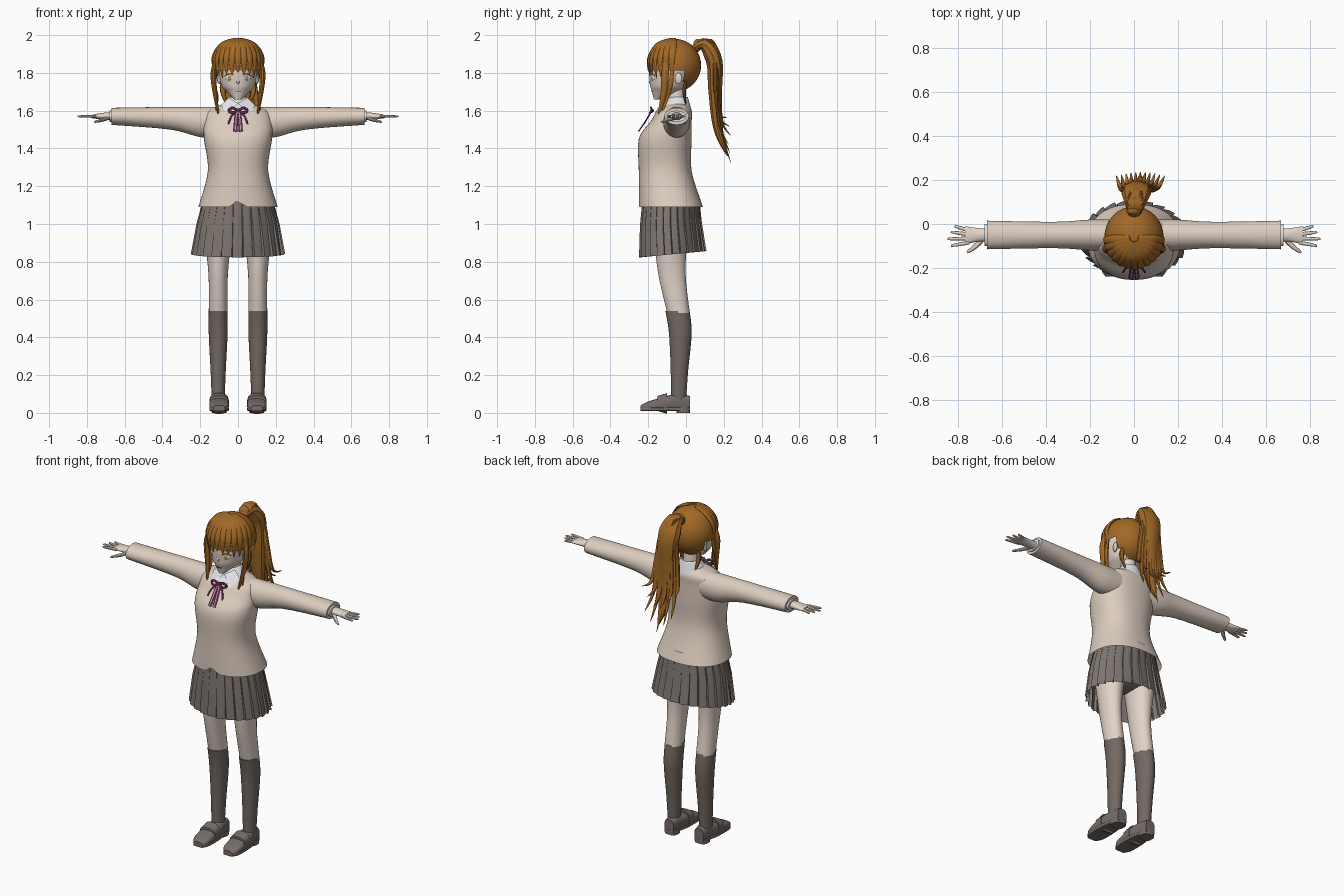
import bpy, bmesh
from math import sin, cos, pi, tau, radians
from mathutils import Vector, Matrix

cube = bpy.data.objects.get("Cube")
if cube:
    bpy.data.objects.remove(cube)


def material(name, *rgb):
    made = bpy.data.materials.new(name)
    made.use_nodes = True
    made.diffuse_color = (*rgb, 1)
    shader = next(node for node in made.node_tree.nodes if node.type == 'BSDF_PRINCIPLED')
    shader.inputs["Base Color"].default_value = (*rgb, 1)
    return made


SKIN = material("skin", .76, .66, .58)
SWEATER = material("beige knit", .72, .61, .52)
SKIRT = material("grey cloth", .21, .18, .16)
SOCK = material("dark grey sock", .17, .14, .12)
SHOE = material("shoe leather", .18, .15, .14)
HAIR = material("chestnut hair", .36, .14, .02)
RIBBON = material("plum ribbon", .17, .03, .1)
PINK = material("pale pink stripe", .6, .35, .5)
WHITE = material("white shirt", .8, .8, .83)
GOLD = material("golden iris", .5, .32, .07)


def make(name, verts, faces, mat, both=False):
    """Mesh object, or a left and right pair."""
    for label, side in (("left_", 1), ("right_", -1)) if both else (("", 1),):
        mesh = bpy.data.meshes.new(label + name)
        mesh.from_pydata([(x * side, y, z) for x, y, z in verts], [], faces)
        bm = bmesh.new()
        bm.from_mesh(mesh)
        bmesh.ops.recalc_face_normals(bm, faces=bm.faces)
        bm.to_mesh(mesh)
        bm.free()
        mesh.materials.append(mat)
        made = bpy.data.objects.new(label + name, mesh)
        bpy.context.collection.objects.link(made)
    return made


def spline(rows, steps):
    """Smooth curve through rows of numbers."""
    out, last = [], len(rows) - 1
    for i in range(last):
        near = [rows[min(max(i + j, 0), last)] for j in (-1, 0, 1, 2)]
        for t in (step / steps for step in range(steps)):
            out.append([q + t / 2 * (r - p + t * (2*p - 5*q + 4*r - s + t * (3*q - p - 3*r + s)))
                        for p, q, r, s in zip(*near)])
    return out + [list(rows[last])]


def join_rings(name, rings, mat, both=False, caps=True):
    n, count = len(rings[0]), len(rings)
    faces = [(i*n + j, i*n + (j + 1) % n, (i + 1)*n + (j + 1) % n, (i + 1)*n + j)
             for i in range(count - 1) for j in range(n)]
    if caps:
        faces += [tuple(range(n)), tuple(range((count - 1)*n, count*n))]
    return make(name, [v for ring in rings for v in ring], faces, mat, both)


def loft(name, rows, mat, axis='z', mid=0, both=False, n=40, steps=5, power=2, caps=True):
    """Rows: position on axis, half width about mid, centre and half size of the third axis."""
    def bend(c):
        return abs(c) ** (2 / power) * (1 if c > 0 else -1)
    rings = []
    for t, width, centre, depth in spline(rows, steps):
        ring = []
        for angle in (tau * j / n for j in range(n)):
            a, b = mid + width * bend(cos(angle)), centre + depth * bend(sin(angle))
            ring.append({'x': (t, a, b), 'y': (a, t, b), 'z': (a, b, t)}[axis])
        rings.append(ring)
    return join_rings(name, rings, mat, both, caps)


def tube(name, points, width, thick, mat, both=False, wide=(1, 0, 0), root=1.0, tip=1.0):
    """Flattened tube along points; root and tip scale its two ends."""
    path = [Vector(p) for p in spline(points, 6)]
    last, rings = len(path) - 1, []
    for i, point in enumerate(path):
        t = i / last
        size = (root + (1 - root) * min(1, 3 * t)) * (1 - (1 - tip) * t ** 3)
        along = (path[min(i + 1, last)] - path[max(i - 1, 0)]).normalized()
        across = Vector(wide)
        across = (across - along * across.dot(along)).normalized()
        up = along.cross(across)
        rings.append([point + size * (across * width * cos(a) + up * thick * sin(a))
                      for a in (tau * j / 10 for j in range(10))])
    return join_rings(name, rings, mat, both)


def lock(name, points, width, thick, both=False, wide=(1, 0, 0)):
    tube(name, points, width, thick, HAIR, both, wide, root=.4, tip=.04)


def ball(name, centre, size, mat, both=False, turn=0):
    n, spin, rings = 32, Matrix.Rotation(turn, 3, 'Z'), []
    for i in range(1, n):
        e = pi * i / n - pi / 2
        rings.append([Vector(centre) + spin @ Vector((cos(e)*cos(a)*size[0], cos(e)*sin(a)*size[1], sin(e)*size[2]))
                      for a in (tau * j / n for j in range(n))])
    return join_rings(name, rings, mat, both)


# Sweater body, with a small notch in the front hem
sweater = loft("sweater_body", [(1.09, .21, -.08, .17), (1.28, .16, -.11, .14), (1.45, .18, -.11, .14),
                                (1.54, .18, -.08, .11), (1.6, .16, -.06, .09), (1.64, .06, -.05, .05)],
               SWEATER, n=64, power=2.3, caps=False)
for v in sweater.data.vertices:
    if v.co.z < 1.1 and v.co.y < -.2:
        v.co.z += max(0, .04 - abs(v.co.x))

# Sleeves, cuffs and hands
ARM = -.05
loft("sleeve", [(.1, .07, 1.54, .08), (.2, .07, 1.54, .08), (.36, .06, 1.56, .06), (.67, .065, 1.57, .045)],
     SWEATER, 'x', ARM, True)
loft("shirt_cuff", [(.6, .05, 1.57, .03), (.68, .05, 1.57, .03)], WHITE, 'x', ARM, True)
loft("palm", [(.64, .03, 1.57, .02), (.7, .03, 1.57, .02), (.77, .04, 1.57, .01)], SKIN, 'x', ARM, True)
for i, finger in enumerate(("little", "ring", "middle", "index")):
    angle, length = .3 - .16 * i, .1 - .015 * abs(i - 2)
    tube(finger + "_finger", [(.75 + t * cos(angle), -.03 - .018 * i + t * sin(angle), 1.57) for t in (0, length / 2, length)],
         .009, .008, SKIN, True, (0, 1, 0), tip=.5)
tube("thumb", [(.69, -.07, 1.56), (.72, -.1, 1.55), (.76, -.13, 1.54)], .012, .01, SKIN, True, (0, 1, 0), tip=.4)

# Pleated skirt made of sawtooth rings
PLEATS, rings = 26, []
for z, width, centre, half, fold in ((1.15, .18, -.08, .15, 0), (1, .22, -.08, .165, .05), (.84, .25, -.07, .18, .09)):
    ring = []
    for i in range(PLEATS):
        for part, inset in ((0, 0), (.5, .3), (.88, .6), (.94, 1)):
            angle, r = tau * (i + part) / PLEATS, 1 - fold * inset
            ring.append((width * r * cos(angle), centre + half * r * sin(angle), z + fold * half * sin(angle)))
    rings.append(ring)
join_rings("pleated_skirt", rings, SKIRT, caps=False)
ball("hips", (0, -.08, 1.02), (.17, .13, .1), SKIRT)

# Legs and socks
HIP = .105
loft("leg", [(1, .08, -.08, .1), (.83, .06, -.08, .08), (.7, .05, -.07, .07), (.53, .05, -.04, .06)], SKIN, 'z', HIP, True)
loft("sock", [(.54, .05, -.045, .064), (.42, .05, -.03, .06), (.22, .04, -.035, .046), (.06, .034, -.04, .04)],
     SOCK, 'z', HIP, True)

# Shoes: upper, sole, heel and strap
outline = [(-.24, .03, .05), (-.2, .05, .07), (-.1, .05, .1), (-.04, .04, .11), (.02, .03, .1)]
loft("shoe_upper", [(y, w, top / 2, top / 2 - .01) for y, w, top in outline], SHOE, 'y', .1, True, power=2.8)
loft("shoe_sole", [(y, w, .02, .01) for y, w, top in outline], SHOE, 'y', .1, True, power=6)
loft("shoe_heel", [(0, .038, -.015, .036), (.03, .038, -.015, .036)], SHOE, 'z', .1, True, power=3)
loft("shoe_strap", [(-.15, .051, .05, .04), (-.1, .052, .05, .055)], SHOE, 'y', .1, True, power=2.8)

# Head, nose, ears and neck
loft("head", [(1.66, .02, -.15, .02), (1.7, .06, -.11, .07), (1.74, .09, -.09, .1), (1.84, .1, -.08, .11),
              (1.94, .05, -.07, .05)], SKIN)
tube("nose", [(0, -.18, 1.78), (0, -.19, 1.75), (0, -.18, 1.74)], .008, .006, SKIN, tip=.5)
ball("ear", (.1, -.04, 1.77), (.01, .02, .03), SKIN, True, -.3)
loft("neck", [(1.58, .05, -.05, .05), (1.72, .04, -.05, .04)], SKIN)

# Eyes, lashes and mouth
ball("eye_white", (.045, -.175, 1.775), (.023, .007, .017), WHITE, True, .4)
ball("iris", (.044, -.178, 1.775), (.012, .007, .016), GOLD, True, .4)
tube("lash", [(.02, -.19, 1.785), (.045, -.184, 1.795), (.07, -.165, 1.785)], .002, .002, SOCK, True, (0, 0, 1))
tube("mouth", [(-.015, -.18, 1.7), (0, -.183, 1.7), (.015, -.18, 1.7)], .002, .002, RIBBON, wide=(0, 0, 1))

# Shirt collar, its folded points and the shirt front
loft("collar", [(1.6, .1, -.06, .09), (1.67, .05, -.04, .05), (1.66, .045, -.04, .045)], WHITE, caps=False)
make("collar_point", [(0, -.13, 1.64), (.05, -.1, 1.67), (.09, -.11, 1.63), (.06, -.17, 1.58)], [(0, 1, 2, 3)], WHITE, True)
make("shirt_front", [(-.05, -.14, 1.62), (.05, -.14, 1.62), (0, -.21, 1.55)], [(0, 1, 2)], WHITE)

# Ribbon bow with striped tails
ball("ribbon_knot", (0, -.18, 1.6), (.011, .01, .011), RIBBON)
tube("bow_loop", [(0, -.18, 1.6), (.03, -.185, 1.615), (.05, -.18, 1.6), (.03, -.19, 1.59), (0, -.18, 1.6)],
     .007, .005, RIBBON, True, (0, 0, 1))
tube("bow_string", [(0, -.18, 1.6), (.035, -.2, 1.57), (.05, -.22, 1.53)], .005, .003, RIBBON, True)
tail = [(.005, -.18, 1.6), (.01, -.21, 1.55), (.015, -.25, 1.49)]
tube("ribbon_tail", tail, .011, .003, RIBBON, True)
tube("tail_stripe", [(x, y - .003, z) for x, y, z in tail], .0035, .002, PINK, True)

# Hair cap, opened around the face
crown, reach = Vector((0, -.06, 1.84)), Vector((.135, .14, .14))
cap = ball("hair_cap", crown, reach, HAIR)
bm = bmesh.new()
bm.from_mesh(cap.data)
middles = [(f, f.calc_center_median()) for f in bm.faces]
bmesh.ops.delete(bm, geom=[f for f, m in middles if m.y < -.01 and m.z < 1.81], context='FACES')
bm.to_mesh(cap.data)
bm.free()

# Fringe locks fanned from the crown
FRINGE = 6
for i in range(-FRINGE, FRINGE + 1):
    turn = radians(14 * i)
    tip = -16 - 2.5 * abs(i) - 5 * (i % 2)
    points = []
    for e in (radians(degrees) for degrees in (82, 50, 15, tip)):
        ray = Vector((sin(turn) * cos(e), -cos(turn) * cos(e), sin(e)))
        points.append(crown + ray * reach * 1.03)
    lock("fringe_lock", points, .022, .009, wide=(cos(turn), sin(turn), 0))

# Long locks beside the face
lock("side_lock", [(.11, -.1, 1.9), (.13, -.11, 1.8), (.12, -.12, 1.68), (.1, -.15, 1.56)], .016, .022, True)
lock("thin_lock", [(.12, -.07, 1.84), (.13, -.08, 1.75), (.11, -.1, 1.67), (.12, -.13, 1.58)], .01, .014, True)
lock("nape_lock", [(.08, 0, 1.76), (.08, -.01, 1.7), (.06, 0, 1.63)], .016, .011, True)

# Ponytail: a full core wrapped in separate pointed locks
arc = [(.04, 1.93), (.1, 1.95), (.15, 1.86), (.155, 1.7), (.17, 1.5), (.22, 1.36)]
tube("ponytail", [(.006 * i, y, z) for i, (y, z) in enumerate(arc)], .07, .048, HAIR, root=.35, tip=.04)
ball("hair_tie", (0, .06, 1.945), (.034, .022, .034), HAIR)
LOCKS = 5
for i in range(-LOCKS, LOCKS + 1):
    u = i / LOCKS
    points = []
    for step, (y, z) in enumerate(arc):
        t = step / LOCKS
        rise = .12 * t ** 4 * (abs(u) + i % 2 - .3)
        points.append((.03 * t + u * .11 * t, y + .035 * cos(u * pi / 2) * (1 - t / 2), z + rise + .02 * (step == 1)))
    lock("ponytail_lock", points, .022, .014)

# Smooth shading that keeps creases
bpy.ops.object.select_all(action='DESELECT')
for part in bpy.context.collection.objects:
    if part.type == 'MESH':
        part.select_set(True)
        bpy.context.view_layer.objects.active = part
bpy.ops.object.shade_smooth_by_angle(angle=radians(35))
